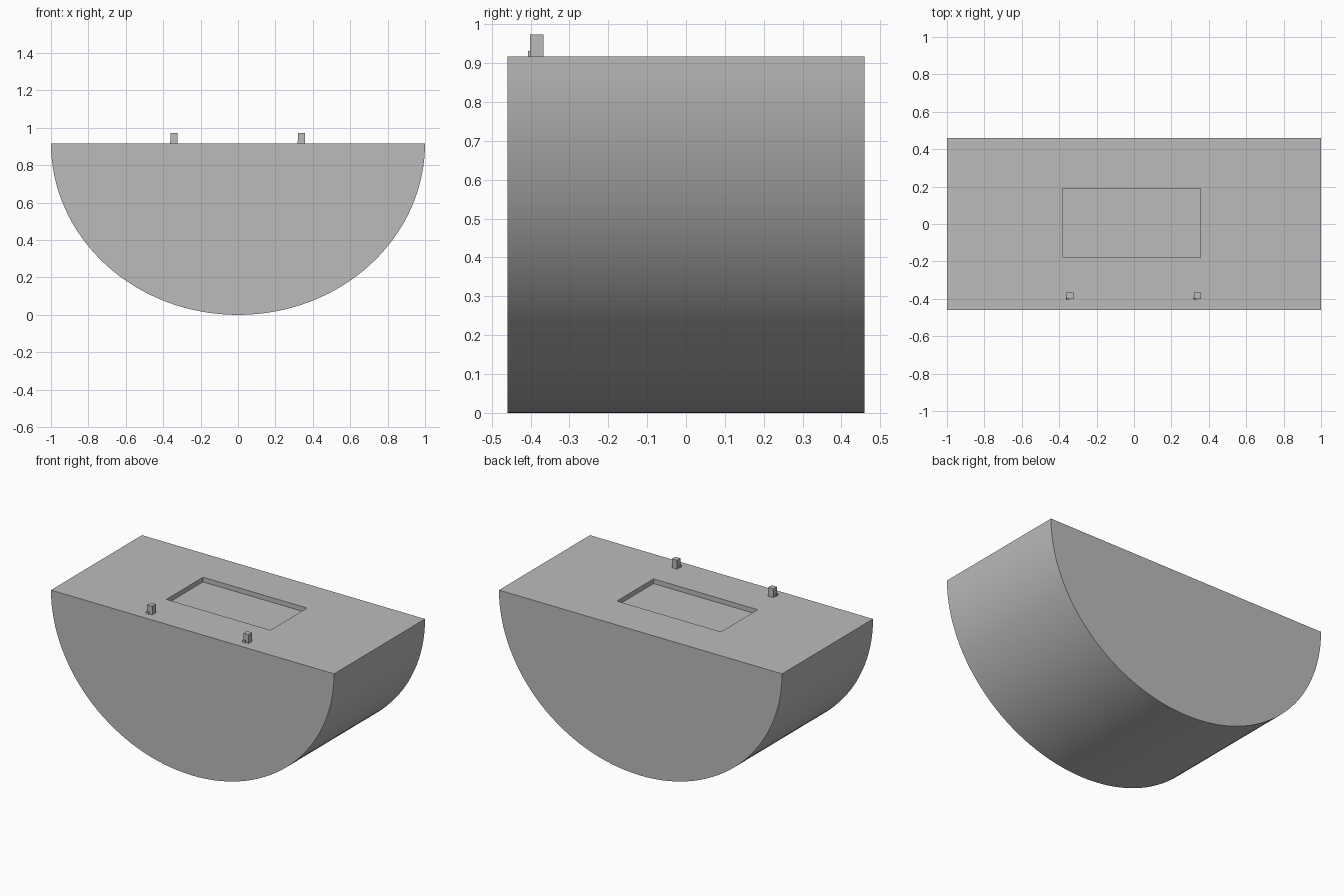
import bpy, bmesh, math

if "Cube" in bpy.data.objects:
    bpy.data.objects.remove(bpy.data.objects["Cube"])

HALF_DEPTH = 0.459
TOP = 0.917

grey = bpy.data.materials.new("plain grey")
grey.diffuse_color = (0.5, 0.5, 0.5, 1)
grey.use_nodes = True
grey.node_tree.nodes["Principled BSDF"].inputs["Base Color"].default_value = grey.diffuse_color


def finish(bm, name):
    bmesh.ops.recalc_face_normals(bm, faces=bm.faces)
    mesh = bpy.data.meshes.new(name)
    bm.to_mesh(mesh)
    bm.free()
    mesh.materials.append(grey)
    obj = bpy.data.objects.new(name, mesh)
    bpy.context.collection.objects.link(obj)
    return obj


def box(name, x, y, z):
    bm = bmesh.new()
    bmesh.ops.create_cube(bm, size=1)
    for v in bm.verts:
        v.co = [lo + (c + 0.5) * (hi - lo) for c, (lo, hi) in zip(v.co, (x, y, z))]
    return finish(bm, name)


# Half-round body: rounded underside extruded front to back
bm = bmesh.new()
steps = 64
profile = [bm.verts.new((-math.cos(math.pi * i / steps), -HALF_DEPTH,
                         TOP * (1 - math.sin(math.pi * i / steps))))
           for i in range(steps + 1)]
face = bm.faces.new(profile)
ext = bmesh.ops.extrude_face_region(bm, geom=[face])
moved = [g for g in ext["geom"] if isinstance(g, bmesh.types.BMVert)]
bmesh.ops.translate(bm, verts=moved, vec=(0, 2 * HALF_DEPTH, 0))
body = finish(bm, "half_round_body")

# Shallow rectangular recess in the flat top
cutter = box("recess_cutter", (-0.38, 0.355), (-0.18, 0.19), (TOP - 0.03, TOP + 0.1))
cutter.hide_render = True
cutter.hide_viewport = True
cut = body.modifiers.new("recess", 'BOOLEAN')
cut.operation = 'DIFFERENCE'
cut.solver = 'EXACT'
cut.object = cutter

# Smooth underside with crisp rims
bpy.context.view_layer.objects.active = body
body.select_set(True)
bpy.ops.object.modifier_apply(modifier=cut.name)
bpy.data.objects.remove(cutter)
bpy.ops.object.shade_smooth_by_angle(angle=math.radians(30))

# Two small pegs near the front edge, each with a tiny foot at its corner
for side, x in (("left", -0.36), ("right", 0.321)):
    box(side + "_peg", (x, x + 0.036), (-0.402, -0.367), (TOP - 0.005, 0.973))
    box(side + "_peg_foot", (x - 0.004, x + 0.016), (-0.407, -0.39), (TOP - 0.005, 0.931))
